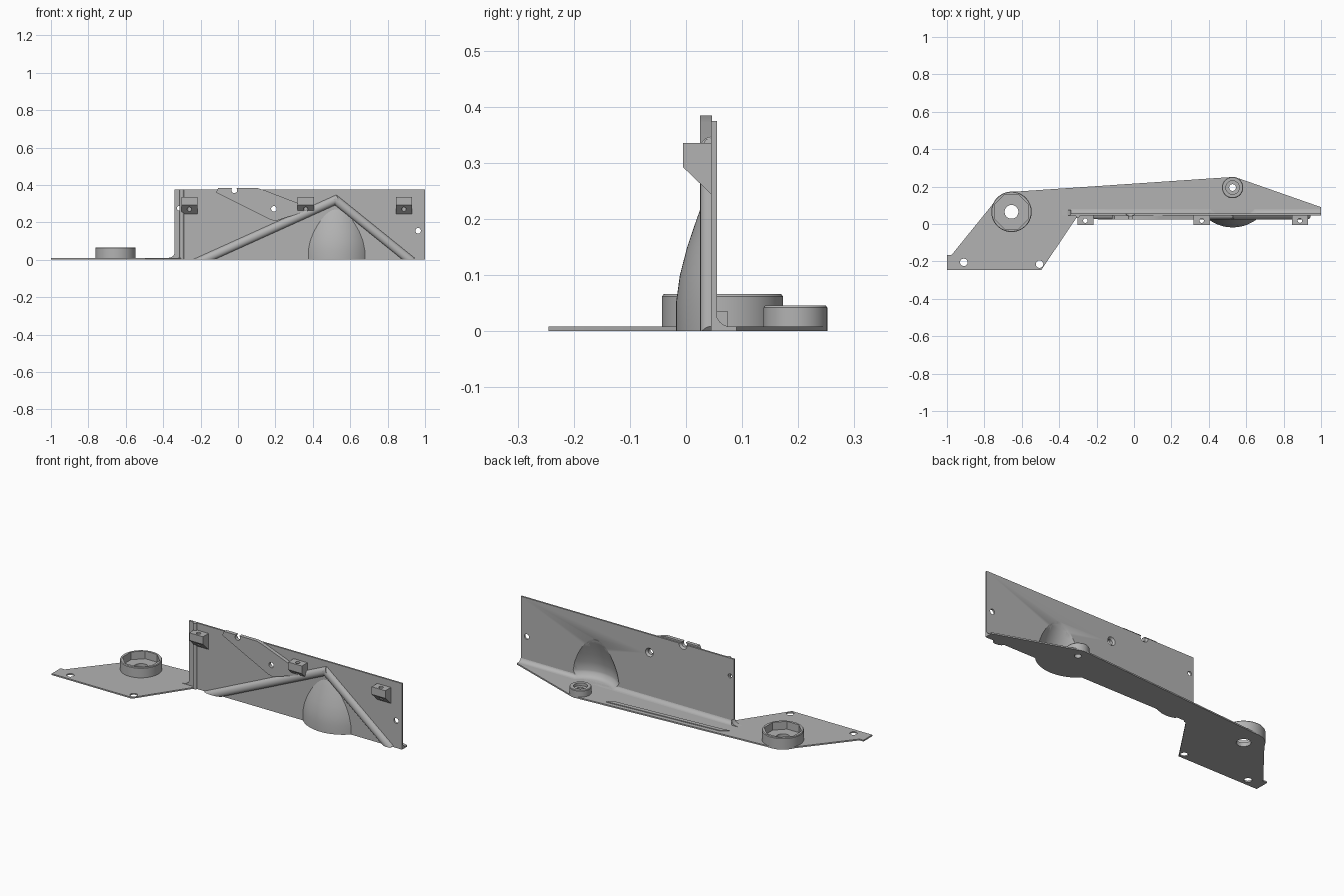
import bpy, bmesh, math
from mathutils import Vector, Matrix

if "Cube" in bpy.data.objects:
    bpy.data.objects.remove(bpy.data.objects["Cube"])

grey = bpy.data.materials.new("plain grey")
grey.use_nodes = True
grey.diffuse_color = (0.45, 0.45, 0.45, 1)
grey.node_tree.nodes["Principled BSDF"].inputs["Base Color"].default_value = (0.45, 0.45, 0.45, 1)


def finish(name, bm):
    bmesh.ops.recalc_face_normals(bm, faces=bm.faces)
    mesh = bpy.data.meshes.new(name)
    bm.to_mesh(mesh)
    bm.free()
    ob = bpy.data.objects.new(name, mesh)
    bpy.context.collection.objects.link(ob)
    mesh.materials.append(grey)
    return ob


def prism(name, pts, axis, lo, hi):
    """Extrude a 2D outline along x (pts y,z), y (pts x,z) or z (pts x,y)."""
    place = {"x": lambda p, t: (t, p[0], p[1]),
             "y": lambda p, t: (p[0], t, p[1]),
             "z": lambda p, t: (p[0], p[1], t)}[axis]
    bm = bmesh.new()
    face = bm.faces.new([bm.verts.new(place(p, lo)) for p in pts])
    top = bmesh.ops.extrude_face_region(bm, geom=[face])["geom"]
    shift = Vector(place((0, 0), hi - lo))
    bmesh.ops.translate(bm, vec=shift, verts=[v for v in top if isinstance(v, bmesh.types.BMVert)])
    return finish(name, bm)


def lathe(name, profile, x, y, sides=48):
    """Solid of revolution about a vertical axis; profile is (radius, z)."""
    bm = bmesh.new()
    rings = []
    for r, z in profile:
        rings.append([bm.verts.new((x + r * math.cos(a), y + r * math.sin(a), z))
                      for a in (2 * math.pi * (i + 0.5) / sides for i in range(sides))])
    for a, b in zip(rings, rings[1:]):
        for i in range(sides):
            j = (i + 1) % sides
            bm.faces.new((a[i], a[j], b[j], b[i]))
    bm.faces.new(rings[0])
    bm.faces.new(rings[-1])
    return finish(name, bm)


def rect(a, b, c, d):
    return [(a, c), (b, c), (b, d), (a, d)]


def drill(x, z, r, r_back):
    """Cutter through the wall along y, optionally wider at the back."""
    ob = lathe("drill", [(r, -0.1), (r, 0.0), (r_back, 0.012), (r_back, 0.1)], 0, 0, 24)
    ob.data.transform(Matrix.Translation((x, 0.044, z)) @ Matrix.Rotation(-math.pi / 2, 4, "X"))
    return ob


def boolean(ob, cutters, op="DIFFERENCE"):
    bpy.context.view_layer.objects.active = ob
    for c in cutters:
        m = ob.modifiers.new("cut", "BOOLEAN")
        m.operation, m.object, m.solver = op, c, "EXACT"
        bpy.ops.object.modifier_apply(modifier=m.name)


helpers = []


def helper(ob):
    ob.hide_render = True
    helpers.append(ob)
    return ob


# Base plate with mounting holes
plate = prism("base_plate", [(-1, -0.245), (-0.495, -0.245), (-0.31, 0.03), (-0.29, 0.045), (1, 0.045),
                             (1, 0.09), (0.56, 0.244), (0.525, 0.251), (0.49, 0.249), (-0.65, 0.172),
                             (-0.7, 0.16), (-0.74, 0.125), (-0.975, -0.165), (-1, -0.165)], "z", 0, 0.008)
BIG, SMALL = (-0.655, 0.065), (0.527, 0.195)
boolean(plate, [helper(lathe("hole", [(r, -0.1), (r, 0.1)], x, y, 24))
                for x, y, r in [(-0.91, -0.205, 0.02), (-0.505, -0.215, 0.02),
                                (*BIG, 0.037), (*SMALL, 0.018)]])

# Large ring with faceted inside, small stepped boss
boss = lathe("large_ring", [(0.108, 0), (0.108, 0.062), (0.105, 0.066), (0.09, 0.066)], *BIG)
boolean(boss, [helper(lathe("ring_bore", [(0.098, 0.022), (0.098, 0.1)], *BIG, 8)),
               helper(lathe("ring_hole", [(0.037, -0.1), (0.037, 0.1)], *BIG, 24))])
stud = lathe("small_boss", [(0.057, 0), (0.057, 0.042), (0.054, 0.046), (0.04, 0.046)], *SMALL)
boolean(stud, [helper(lathe("boss_bore", [(0.036, 0.03), (0.036, 0.1)], *SMALL, 32)),
               helper(lathe("boss_hole", [(0.018, -0.1), (0.018, 0.1)], *SMALL, 24))])

# Hollow dome around the small boss, used for the shell and for its cutter
curve = [(0.213, 0), (0.213, 0.05), (0.206, 0.1), (0.193, 0.15), (0.176, 0.2),
         (0.165, 0.23), (0.153, 0.262), (0.14, 0.29), (0.12, 0.32)]
hollow = helper(lathe("dome_hollow", [(0.165, 0.008), (0.178, 0.011), (0.19, 0.02), (0.198, 0.035)]
                      + [(r - 0.012, z - 0.006) for r, z in curve[1:]], *SMALL, 96))
dome = lathe("dome_shell", curve, *SMALL, 96)
boolean(dome, [helper(prism("dome_limit", rect(0.2, 0.9, -0.1, 0.05), "z", -0.1, 0.5))], "INTERSECT")
boolean(dome, [hollow])

# Upright wall with holes
wall = prism("upright_wall", rect(-0.34, 1, 0, 0.375), "y", 0.045, 0.055)
drills = [helper(drill(*d)) for d in [(-0.315, 0.275, 0.012, 0.012), (0.963, 0.155, 0.015, 0.015),
                                      (-0.02, 0.372, 0.016, 0.026), (0.192, 0.272, 0.015, 0.025)]]
boolean(wall, [hollow] + drills)

# Curved inside corner between wall and plate
arc = [(0.08 - 0.027 * math.sin(a), 0.035 - 0.027 * math.cos(a))
       for a in (math.pi / 2 * i / 6 for i in range(7))]
corner = prism("corner_fillet", arc + [(0.05, 0.035), (0.05, 0.004), (0.08, 0.004)], "x", -0.34, 1)
boolean(corner, [hollow])
prism("wall_foot", [(-0.385, 0.008), (-0.36, 0.012), (-0.345, 0.022), (-0.338, 0.035), (-0.338, 0.004),
                    (-0.385, 0.004)], "y", 0.045, 0.075)


def bead(name, p, q, half, depth):
    """Rounded rib on the wall front from p to q (x, z)."""
    start, run = Vector(p), Vector(q) - Vector(p)
    side = Vector((-run.y, run.x)).normalized()
    bm = bmesh.new()
    ends = []
    for c in (start, start + run):
        ring = []
        for i in range(11):
            a = math.pi * i / 10
            s = c + side * half * math.cos(a)
            ring.append(bm.verts.new((s.x, 0.046 - depth * math.sin(a), s.y)))
        ends.append(ring)
    a, b = ends
    for i in range(11):
        j = (i + 1) % 11
        bm.faces.new((a[i], a[j], b[j], b[i]))
    bm.faces.new(a)
    bm.faces.new(b)
    ob = finish(name, bm)
    boolean(ob, [floor_cut])
    return ob


# Diagonal ribs and the edge bead
floor_cut = helper(prism("floor_cut", rect(-2, 2, -1, 1), "z", -1, 0))
bead("long_rib", (-0.23, -0.02), (0.535, 0.325), 0.024, 0.021)
bead("short_rib", (0.515, 0.325), (0.93, -0.01), 0.024, 0.021)
bead("edge_bead", (-0.3, 0), (-0.3, 0.375), 0.012, 0.012)

# Raised triangular pad filling the space above the long rib
pad = prism("raised_pad", [(-0.118, 0.36), (-0.105, 0.384), (0.1, 0.384), (0.14, 0.372), (0.38, 0.28),
                           (0.35, 0.255), (0.2, 0.207), (0.17, 0.215)], "y", 0.025, 0.046)
boolean(pad, drills)

# Hooked tabs with a vertical screw hole
for name, x in [("left_tab", 0.887), ("middle_tab", 0.362), ("right_tab", -0.26)]:
    tab = prism(name, [(0.046, 0.335), (-0.005, 0.335), (-0.005, 0.292), (0.046, 0.243)],
                "x", x - 0.043, x + 0.043)
    boolean(tab, [helper(lathe("screw_hole", [(0.012, 0.2), (0.012, 0.4)], x, 0.018, 16))])

# Low stiffening ridge on the plate
prism("plate_ridge", [(-0.37, 0.14), (-0.33, 0.168), (0.35, 0.216), (0.33, 0.19), (-0.31, 0.146)],
      "z", 0.004, 0.012)

# Remove used cutters, then smooth the round faces
for h in helpers:
    bpy.data.objects.remove(h)
for ob in bpy.context.scene.objects:
    ob.select_set(ob.type == "MESH")
bpy.context.view_layer.objects.active = plate
bpy.ops.object.shade_smooth_by_angle(angle=math.radians(30))
